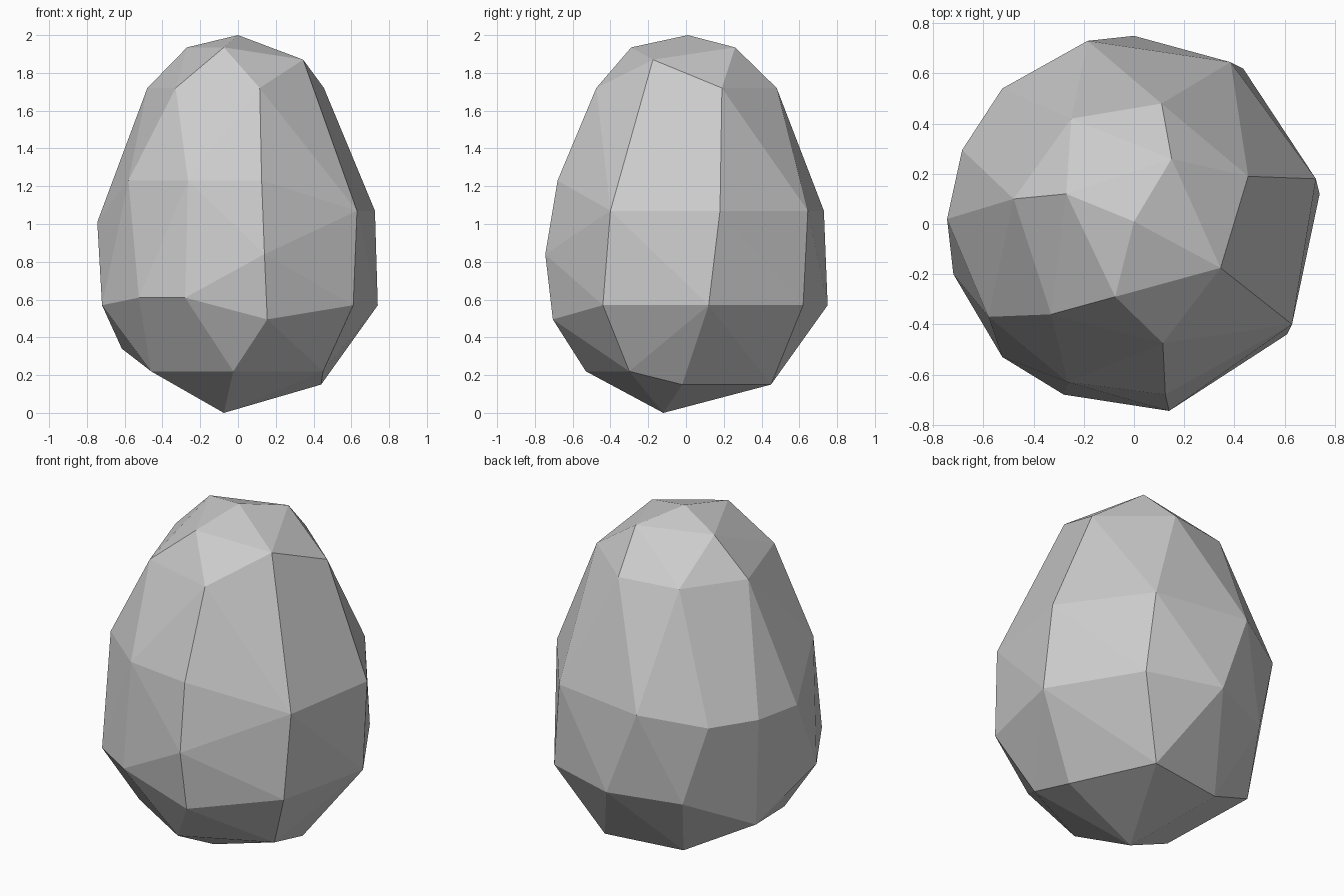
import bpy
import bmesh
import math

# Remove the default object only
default_cube = bpy.data.objects.get("Cube")
if default_cube:
    bpy.data.objects.remove(default_cube, do_unlink=True)


def make_material(name, colour):
    material = bpy.data.materials.new(name)
    material.use_nodes = True
    material.diffuse_color = colour
    shader = next(node for node in material.node_tree.nodes
                  if node.type == 'BSDF_PRINCIPLED')
    shader.inputs["Base Color"].default_value = colour
    return material


def make_faceted_stone(name, rings, material):
    """Wrap a tight skin round level rings of corners, then merge flat facets."""
    mesh = bpy.data.meshes.new(name)
    bm = bmesh.new()
    for height, corners in rings:
        for x, y in corners:
            bm.verts.new((x, y, height))
    hull = bmesh.ops.convex_hull(bm, input=bm.verts, use_existing_faces=False)
    inner = {item for key in ("geom_interior", "geom_unused")
             for item in hull[key] if isinstance(item, bmesh.types.BMVert)}
    bmesh.ops.delete(bm, geom=list(inner), context='VERTS')
    bmesh.ops.dissolve_limit(bm, angle_limit=math.radians(3),
                             verts=bm.verts, edges=bm.edges)
    bmesh.ops.recalc_face_normals(bm, faces=bm.faces)
    bm.to_mesh(mesh)
    bm.free()
    mesh.materials.append(material)
    stone = bpy.data.objects.new(name, mesh)
    bpy.context.collection.objects.link(stone)
    return stone


# Corner rings from the crown down to the pointed foot
crown = [
    (2, [(0, .01)]),
    (1.935, [(.15, .26), (-.27, .12), (-.075, -.29)]),
    (1.87, [(.345, -.175)]),
]
shoulder = [
    (1.72, [(.455, .19), (.11, .48), (-.25, .42),
            (-.48, .1), (-.33, -.36), (.115, -.475)]),
]
waist = [
    (1.23, [(-.58, -.37), (-.265, -.63), (.125, -.68)]),
    (1.07, [(.63, -.4), (.725, .18), (.385, .645), (-.185, .73)]),
    (1.01, [(-.525, .54), (-.685, .295), (-.745, .02)]),
    (.84, [(.14, -.745)]),
]
belly = [
    (.61, [(-.525, -.53), (-.28, -.68)]),
    (.57, [(.61, -.44), (.74, .12), (.435, .62), (0, .75), (-.72, -.2)]),
    (.54, [(-.39, .59)]),
    (.495, [(.155, -.705)]),
]
foot = [
    (.34, [(-.615, .22)]),
    (.22, [(.45, -.3), (-.025, -.53), (-.46, -.27)]),
    (.15, [(.44, -.02), (.22, .45), (-.25, .38)]),
    (0, [(-.075, -.12)]),
]

stone_grey = make_material("stone grey", (.6, .6, .6, 1))
make_faceted_stone("egg_shaped_boulder",
                   crown + shoulder + waist + belly + foot, stone_grey)
